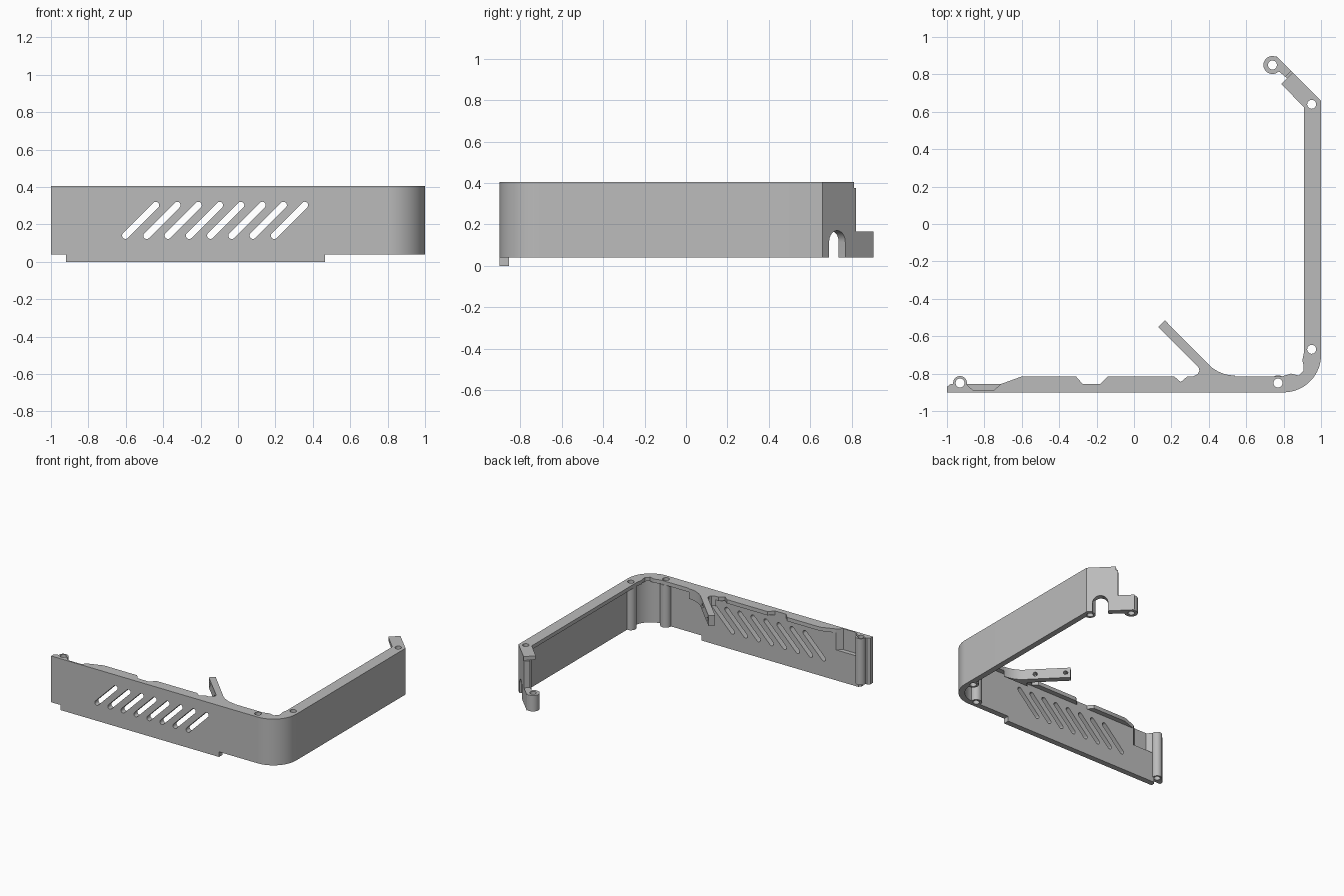
import bpy, bmesh
from math import cos, sin, pi, radians
from mathutils import Matrix, Vector

if "Cube" in bpy.data.objects:
    bpy.data.objects.remove(bpy.data.objects["Cube"], do_unlink=True)

grey = bpy.data.materials.new("plain_grey")
grey.use_nodes = True
grey.diffuse_color = (0.5, 0.5, 0.5, 1)
grey.node_tree.nodes["Principled BSDF"].inputs["Base Color"].default_value = (0.5, 0.5, 0.5, 1)

BOTTOM, RIM, TOP = 0.04, 0.375, 0.405
THICK = 0.045


def arc(cx, cy, r, a0, a1, n=24):
    return [(cx + r * cos(radians(a0 + (a1 - a0) * i / n)),
             cy + r * sin(radians(a0 + (a1 - a0) * i / n))) for i in range(n + 1)]


def circle(cx, cy, r, n=32):
    return arc(cx, cy, r, 0, 360, n)[:-1]


def prism(name, outlines, low, high, matrix=Matrix()):
    """Extrude closed outlines between two heights, then place by matrix."""
    bm = bmesh.new()
    for pts in outlines:
        face = bm.faces.new([bm.verts.new((x, y, low)) for x, y in pts])
        top = bmesh.ops.extrude_face_region(bm, geom=[face])["geom"]
        bmesh.ops.translate(bm, vec=(0, 0, high - low),
                            verts=[g for g in top if isinstance(g, bmesh.types.BMVert)])
    bmesh.ops.recalc_face_normals(bm, faces=bm.faces[:])
    bm.transform(matrix)
    mesh = bpy.data.meshes.new(name)
    bm.to_mesh(mesh)
    bm.free()
    mesh.materials.append(grey)
    obj = bpy.data.objects.new(name, mesh)
    bpy.context.collection.objects.link(obj)
    return obj


def activate(obj):
    bpy.ops.object.select_all(action="DESELECT")
    obj.select_set(True)
    bpy.context.view_layer.objects.active = obj


def cut(obj, *cutters):
    activate(obj)
    for c in cutters:
        mod = obj.modifiers.new("cut", "BOOLEAN")
        mod.operation, mod.solver, mod.object = "DIFFERENCE", "EXACT", c
        bpy.ops.object.modifier_apply(modifier=mod.name)


def diagonal_frame(x, y, z=0):
    """Axes along the slanted end: u along it, v up, w outward."""
    m = Matrix(((-1, 0, 1), (1, 0, 1), (0, 2 ** 0.5, 0))) * (0.5 ** 0.5)
    return Matrix.Translation(Vector((x, y, z))) @ m.to_4x4()


# Shared outer outline of the L-shaped panel
outer = [(-1, -0.9)] + arc(0.8, -0.7, 0.2, -90, 0) + [(1, 0.66)]

# Thin upright wall
wall = prism("panel_wall", [outer + [(0.84, 0.82), (0.808, 0.788), (0.955, 0.641)]
             + arc(0.8, -0.7, 0.2 - THICK, 0, -90) + [(-0.98, -0.855), (-1, -0.87)]],
             BOTTOM, RIM)

# Wide top rim with notches along its inner edge
rim = prism("top_rim", [outer + [
    (0.85, 0.81), (0.788, 0.748), (0.908, 0.625), (0.908, -0.69), (0.9, -0.73),
    (0.907, -0.755), (0.907, -0.785), (0.88, -0.81), (0.84, -0.8), (0.79, -0.815),
    (0.285, -0.815), (0.25, -0.845), (0.215, -0.815), (-0.14, -0.815),
    (-0.18, -0.855), (-0.275, -0.855), (-0.31, -0.815), (-0.6, -0.815),
    (-0.71, -0.855), (-0.98, -0.855), (-1, -0.87)]], RIM, TOP)

# Lower tab under the front
tab = prism("lower_tab", [[(-0.92, -0.9), (0.465, -0.9), (0.465, -0.855), (-0.92, -0.855)]],
            0, BOTTOM)

# Screw posts
posts = [(0.77, -0.85), (0.95, -0.67), (0.95, 0.64)]
columns = prism("screw_posts", [circle(x, y, 0.041) for x, y in posts], BOTTOM, RIM)
end_post = prism("right_end_post", [circle(-0.93, -0.85, 0.037)], BOTTOM, TOP)

# Short mounting lug past the slanted end
lug = prism("mounting_lug", [[(0.808, 0.788), (0.84, 0.82), (0.755, 0.905)]
            + arc(0.74, 0.85, 0.048, 60, 315)], BOTTOM, 0.165)

# Slanted arm reaching inward, filleted into the rim
arm = prism("inner_arm", [[(0.13, -0.55), (0.345, -0.765), (0.35, -0.785), (0.34, -0.803),
            (0.315, -0.815), (0.54, -0.815)] + arc(0.54, -0.61, 0.2, -90, -135, 10)
            + [(0.165, -0.515)]], 0.325, TOP)

# Cutters
holes = prism("hole_cutter", [circle(x, y, 0.024) for x, y in
              posts + [(-0.93, -0.85), (0.74, 0.85)]], -0.1, 0.6)
slots = prism("slot_cutter", [
    arc(x, 0.14, 0.018, 135, 315, 12) + arc(x + 0.163, 0.303, 0.018, -45, 135, 12)
    for x in [-0.602 + 0.1137 * i for i in range(8)]],
    0.8, 0.95, Matrix.Rotation(pi / 2, 4, "X"))
arch = prism("arch_cutter", [[(-0.055, 0), (0.055, 0)] + arc(0, 0.115, 0.055, 0, 180)],
             -0.12, 0.05, diagonal_frame(0.93, 0.73))
step = prism("step_cutter", [[(-0.8, 0.5), (-0.8, 0.345), (-0.823, 0.32), (-0.9, 0.32), (-0.9, 0.5)]],
             0.7, 0.9, Matrix(((0, 0, 1, 0), (-1, 0, 0, 0), (0, 1, 0, 0), (0, 0, 0, 1))))
pocket = prism("pocket_cutter", [[(-0.905, -0.85), (-0.86, -0.889), (-0.75, -0.889),
               (-0.705, -0.85)]], 0.24, 0.5)
arm_holes = prism("arm_hole_cutter", [circle(-0.035, 0, 0.016, 20), circle(-0.255, 0, 0.016, 20)],
                  -0.08, 0.08, diagonal_frame(0.1475, -0.5325, 0.365))

cut(wall, holes, slots, arch, step, pocket)
cut(rim, holes, pocket)
for part in (columns, end_post, lug, tab):
    cut(part, holes)
cut(arm, arm_holes)
for c in (holes, slots, arch, step, pocket, arm_holes):
    bpy.data.objects.remove(c, do_unlink=True)

# Smooth curves, crisp edges
for part in (wall, rim, tab, columns, end_post, lug, arm):
    activate(part)
    bpy.ops.object.shade_smooth_by_angle(angle=radians(25))
